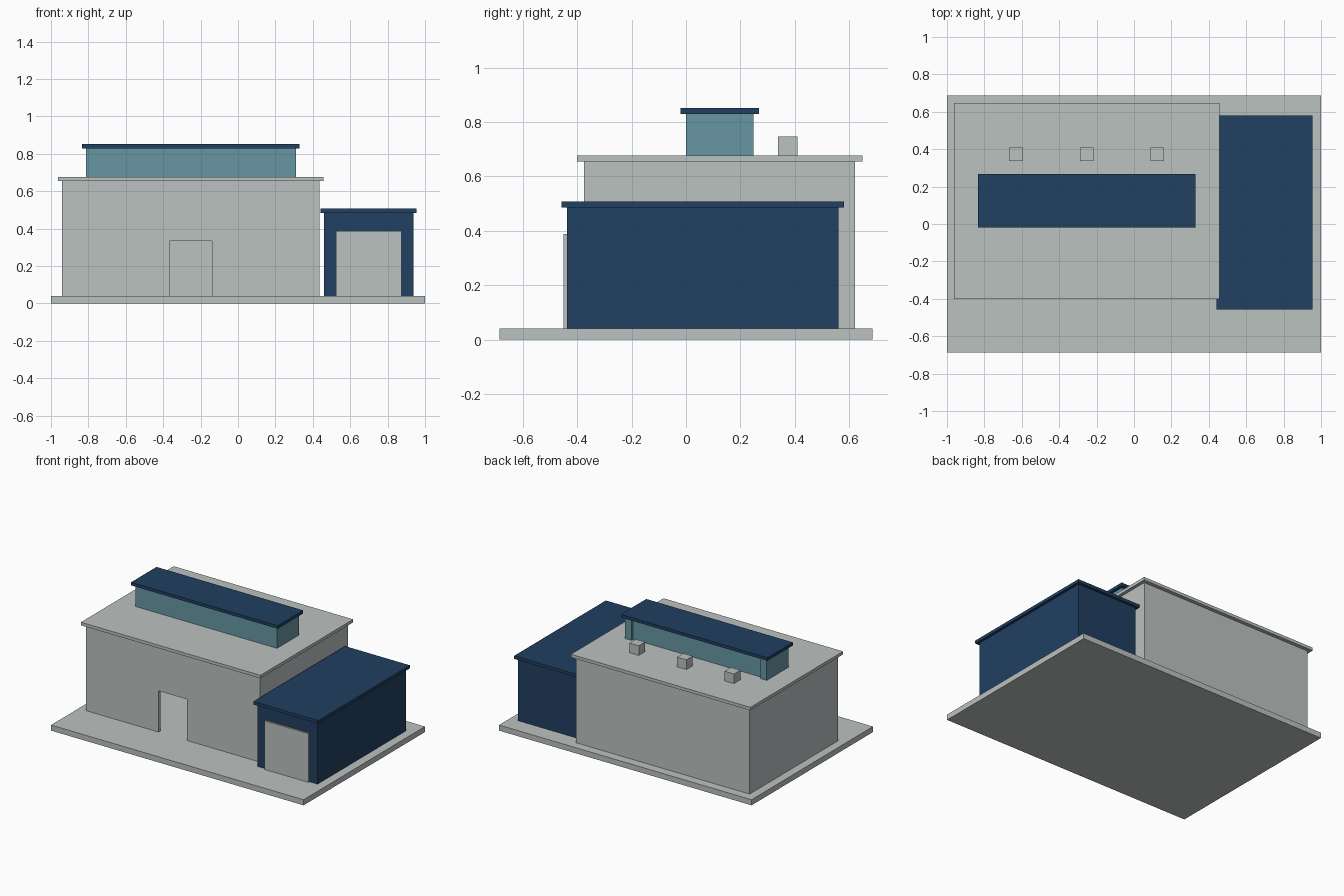
import bpy
import bmesh
from mathutils import Vector

default = bpy.data.objects.get("Cube")
if default:
    bpy.data.objects.remove(default)


def material(name, rgb):
    mat = bpy.data.materials.new(name)
    mat.use_nodes = True
    colour = (*rgb, 1)
    mat.diffuse_color = colour
    mat.node_tree.nodes["Principled BSDF"].inputs["Base Color"].default_value = colour
    return mat


GREY = material("concrete grey", (0.50, 0.54, 0.53))
NAVY = material("navy cladding", (0.015, 0.05, 0.12))
TEAL = material("teal glazing", (0.135, 0.31, 0.37))


def prism(name, outline, direction, mat):
    """Extrude a closed 3D outline along a direction."""
    bm = bmesh.new()
    face = bm.faces.new([bm.verts.new(p) for p in outline])
    grown = bmesh.ops.extrude_face_region(bm, geom=[face], use_keep_orig=True)
    moved = [g for g in grown["geom"] if isinstance(g, bmesh.types.BMVert)]
    bmesh.ops.translate(bm, verts=moved, vec=Vector(direction))
    bmesh.ops.recalc_face_normals(bm, faces=bm.faces)
    mesh = bpy.data.meshes.new(name)
    bm.to_mesh(mesh)
    bm.free()
    mesh.materials.append(mat)
    obj = bpy.data.objects.new(name, mesh)
    bpy.context.collection.objects.link(obj)
    return obj


def box(name, x, y, z, mat):
    plan = [(x[0], y[0], z[0]), (x[1], y[0], z[0]), (x[1], y[1], z[0]), (x[0], y[1], z[0])]
    return prism(name, plan, (0, 0, z[1] - z[0]), mat)


def grow(span, by):
    return span[0] - by, span[1] + by


WALL = 0.022      # thickness of walls and roof slabs
GROUND = 0.04     # top of the base slab

box("base_slab", (-1, 1), (-0.686, 0.686), (0, GROUND), GREY)

# Main hall: hollow shell, open doorway in the front wall
hx, hy, hall_top = (-0.94, 0.435), (-0.375, 0.622), 0.655
door, door_top = (-0.367, -0.14), 0.335
inner_x, inner_y = grow(hx, -WALL), hy[1] - WALL
front_y = hy[0] + WALL
plan = [(hx[0], front_y), (hx[0], hy[1]), (hx[1], hy[1]), (hx[1], front_y),
        (inner_x[1], front_y), (inner_x[1], inner_y), (inner_x[0], inner_y), (inner_x[0], front_y)]
prism("hall_side_and_back_walls", [(x, y, GROUND) for x, y in plan],
      (0, 0, hall_top - GROUND), GREY)
front = [(hx[0], GROUND), (door[0], GROUND), (door[0], door_top), (door[1], door_top),
         (door[1], GROUND), (hx[1], GROUND), (hx[1], hall_top), (hx[0], hall_top)]
prism("hall_front_wall", [(x, hy[0], z) for x, z in front], (0, WALL, 0), GREY)
roof_top = hall_top + WALL
box("hall_roof", grow(hx, 0.023), grow(hy, 0.026), (hall_top, roof_top), GREY)

# Glazed roof lantern with a shallow recess between its rear corner posts
lx, ly, lz = (-0.813, 0.309), (0.0, 0.248), (roof_top, 0.83)
post, recess = 0.05, 0.02
lantern = [(lx[0], ly[0]), (lx[1], ly[0]), (lx[1], ly[1]), (lx[1] - post, ly[1]),
           (lx[1] - post, ly[1] - recess), (lx[0] + post, ly[1] - recess),
           (lx[0] + post, ly[1]), (lx[0], ly[1])]
prism("lantern_glazing", [(x, y, lz[0]) for x, y in lantern], (0, 0, lz[1] - lz[0]), TEAL)
box("lantern_roof", grow(lx, 0.02), grow(ly, 0.02), (lz[1], lz[1] + WALL), NAVY)

# Row of rooftop vents
for i in range(3):
    cx = -0.63 + i * 0.377
    box(f"roof_vent_{i + 1}", (cx - 0.037, cx + 0.037), (0.338, 0.41), (roof_top, 0.746), GREY)

# Garage annex with its roof and door
ax, ay, annex_top = (0.46, 0.937), (-0.438, 0.561), 0.485
box("annex_walls", ax, ay, (GROUND, annex_top), NAVY)
box("annex_roof", grow(ax, 0.018), grow(ay, 0.019), (annex_top, annex_top + WALL), NAVY)
box("annex_door", (0.525, 0.873), (ay[0] - 0.012, ay[0]), (GROUND, 0.388), GREY)
